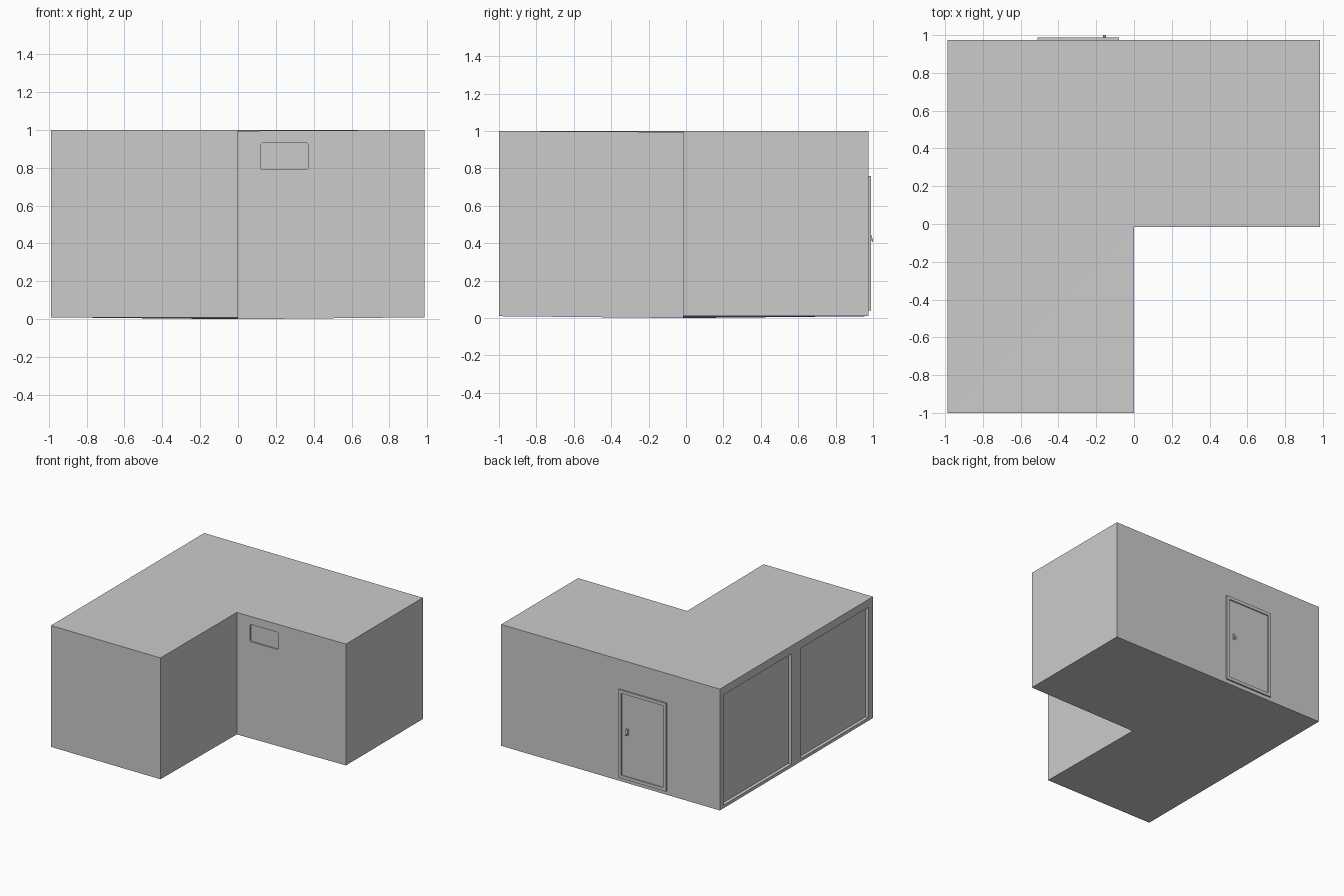
import bpy, bmesh
from mathutils import Vector

if "Cube" in bpy.data.objects:
    bpy.data.objects.remove(bpy.data.objects["Cube"])


def finish(bm, name):
    bmesh.ops.recalc_face_normals(bm, faces=bm.faces[:])
    me = bpy.data.meshes.new(name)
    bm.to_mesh(me)
    bm.free()
    ob = bpy.data.objects.new(name, me)
    bpy.context.collection.objects.link(ob)
    return ob


def prism(name, pts, vec):
    """Extrude a closed loop of 3D points along vec."""
    bm = bmesh.new()
    f = bm.faces.new([bm.verts.new(p) for p in pts])
    r = bmesh.ops.extrude_face_region(bm, geom=[f], use_keep_orig=True)
    vs = [g for g in r["geom"] if isinstance(g, bmesh.types.BMVert)]
    bmesh.ops.translate(bm, verts=vs, vec=vec)
    return finish(bm, name)


def box(name, x0, x1, y0, y1, z0, z1):
    return prism(name, [(x0, y0, z0), (x1, y0, z0), (x1, y1, z0), (x0, y1, z0)],
                 (0, 0, z1 - z0))


def cut(ob, cutter):
    bpy.context.view_layer.objects.active = ob
    m = ob.modifiers.new("cut", "BOOLEAN")
    m.operation = "DIFFERENCE"
    m.solver = "EXACT"
    m.object = cutter
    bpy.ops.object.modifier_apply(modifier=m.name)
    bpy.data.objects.remove(cutter)


X0, X1, Y0, Y1, YI = -0.988, 0.985, -1.0, 0.975, -0.015

# L-shaped building; floor and roof dip slightly at the inner corner
plan = [(X0, Y0), (0, Y0), (0, YI), (X1, YI), (X1, Y1), (X0, Y1)]
bm = bmesh.new()
low = [bm.verts.new((x, y, 0.0 if i == 2 else 0.01)) for i, (x, y) in enumerate(plan)]
top = [bm.verts.new((x, y, 0.995 if i == 2 else 1.0)) for i, (x, y) in enumerate(plan)]
for i in range(6):
    j = (i + 1) % 6
    bm.faces.new((low[i], low[j], top[j], top[i]))
for ring in (low, top):
    for a in (0, 3, 4, 5):
        b = {0: 1, 3: 4, 4: 5, 5: 0}[a]
        bm.faces.new((ring[2], ring[a], ring[b]))
building = finish(bm, "building_shell")

# two large recessed bays on the left wall
for y0, y1 in ((0.05, 0.93), (-0.94, -0.07)):
    cut(building, box("bay_cutter", X0 - 0.1, X0 + 0.027, y0, y1, 0.035, 0.935))

# recessed window with clipped corners
a, b, c, d, r = 0.12, 0.37, 0.79, 0.93, 0.007
outline = [(a + r, c), (b - r, c), (b, c + r), (b, d - r),
           (b - r, d), (a + r, d), (a, d - r), (a, c + r)]
cut(building, prism("window_cutter", [(x, YI - 0.1, z) for x, z in outline], (0, 0.112, 0)))

# back door: frame ring and leaf
DX0, DX1, DZ0, DZ1, W = -0.51, -0.08, 0.04, 0.76, 0.026
frame = box("door_frame", DX0, DX1, Y1 - 0.002, 0.988, DZ0, DZ1)
cut(frame, box("frame_cutter", DX0 + W, DX1 - W, Y1 - 0.1, 1.1, DZ0 + W, DZ1 - W))
box("door_leaf", DX0 + W, DX1 - W, Y1 - 0.002, 0.979, DZ0 + W, DZ1 - W)

# door handle: backplate and lever sloping down and outward
box("handle_plate", -0.165, -0.147, 0.977, 0.983, 0.405, 0.455)
lever = [(0.98, 0.448), (0.99, 0.445), (1.0, 0.415), (0.997, 0.403), (0.988, 0.425), (0.98, 0.43)]
prism("handle_lever", [(-0.164, y, z) for y, z in lever], (0.016, 0, 0))
